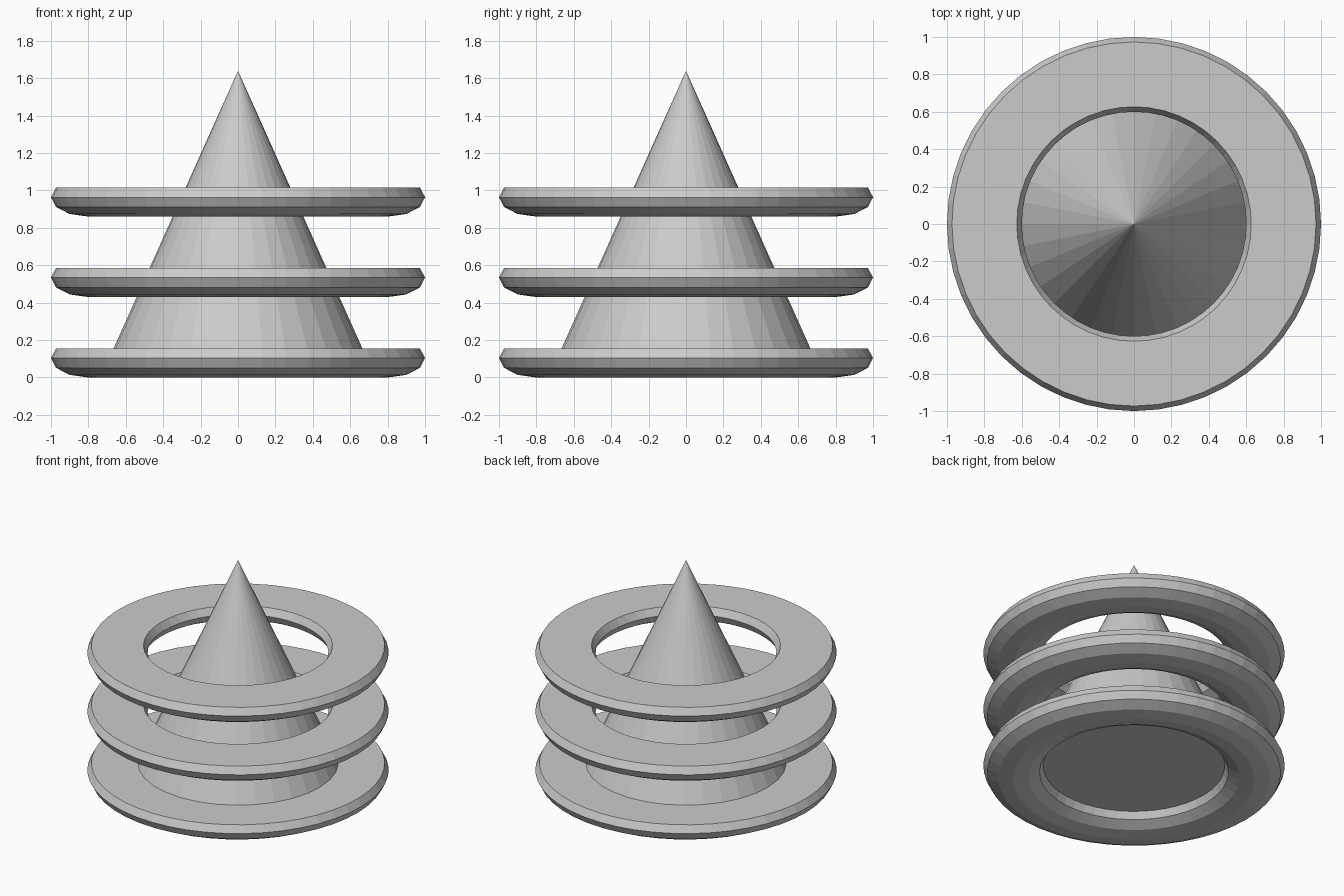
import bpy, bmesh, math

if "Cube" in bpy.data.objects:
    bpy.data.objects.remove(bpy.data.objects["Cube"])

grey = bpy.data.materials.new("light grey")
grey.diffuse_color = (0.6, 0.6, 0.6, 1)
grey.use_nodes = True
grey.node_tree.nodes["Principled BSDF"].inputs["Base Color"].default_value = grey.diffuse_color


def add_object(name, bm, z):
    bmesh.ops.recalc_face_normals(bm, faces=bm.faces)
    mesh = bpy.data.meshes.new(name)
    bm.to_mesh(mesh)
    bm.free()
    mesh.materials.append(grey)
    obj = bpy.data.objects.new(name, mesh)
    obj.location.z = z
    bpy.context.collection.objects.link(obj)
    return obj


def ring(name, z, major=0.8, width=0.2, half_h=0.1035, sides=48):
    """Flattened torus whose top is cut flat at 30 degrees of its 12-sided section."""
    section = []
    for i in range(9):
        a = math.radians(30 - 30 * i)
        section.append((major + width * math.cos(a), half_h * (1 + math.sin(a))))
    bm = bmesh.new()
    loops = []
    for s in range(sides):
        t = 2 * math.pi * s / sides
        loops.append([bm.verts.new((r * math.cos(t), r * math.sin(t), h)) for r, h in section])
    n = len(section)
    for s in range(sides):
        a, b = loops[s], loops[(s + 1) % sides]
        for i in range(n):
            j = (i + 1) % n
            bm.faces.new((a[i], a[j], b[j], b[i]))
    return add_object(name, bm, z)


# Three stacked rings
for label, z in (("lower_ring", 0.0), ("middle_ring", 0.43), ("upper_ring", 0.86)):
    ring(label, z)

# Central cone, its base seated inside the lower ring
base_z, tip_z = 0.10, 1.64
depth = tip_z - base_z
bm = bmesh.new()
bmesh.ops.create_cone(bm, cap_ends=True, segments=32, radius1=0.69, radius2=0, depth=depth)
bmesh.ops.remove_doubles(bm, verts=bm.verts, dist=1e-5)
add_object("centre_cone", bm, base_z + depth / 2)
